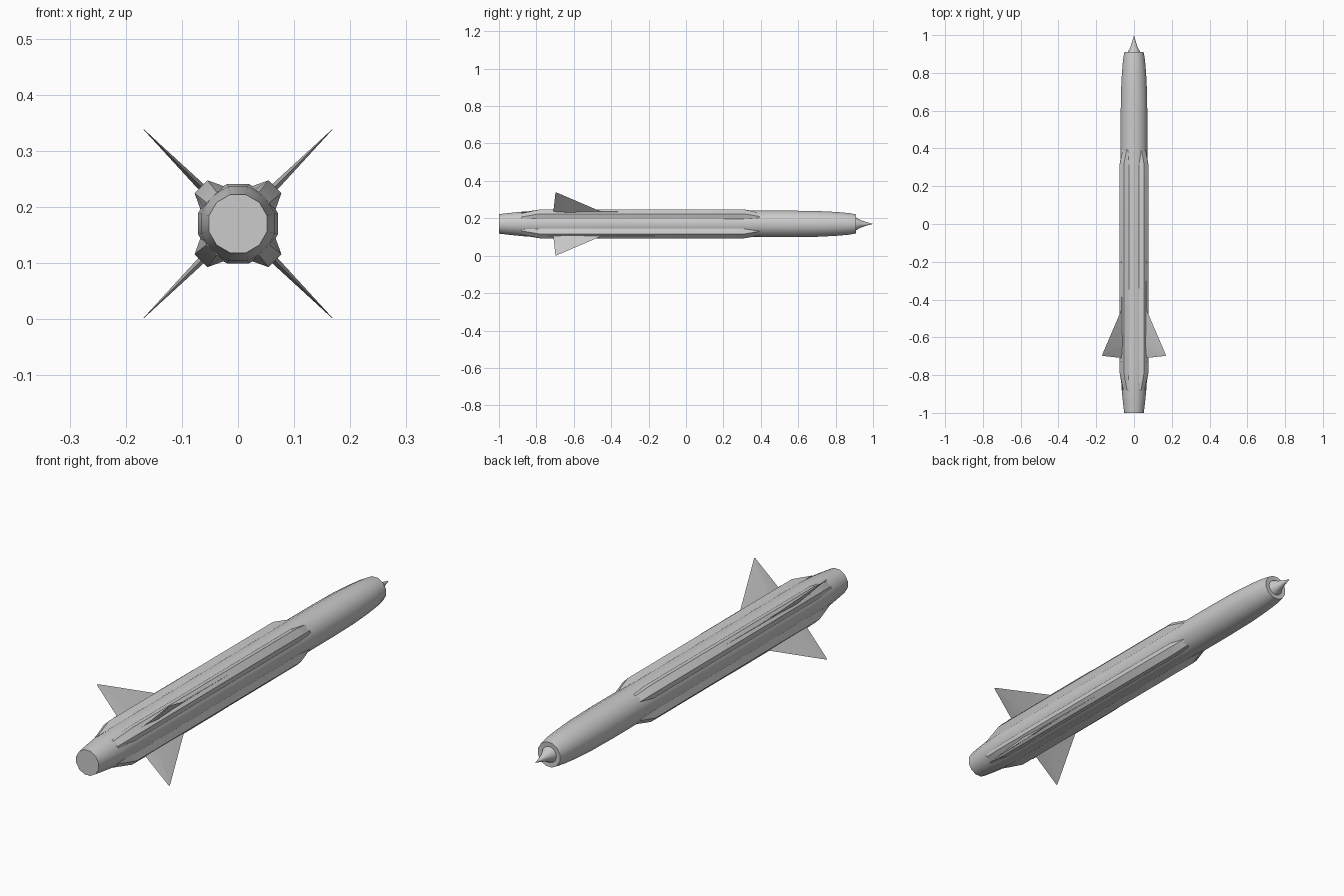
import bpy, bmesh, math
from mathutils import Matrix, Vector

if "Cube" in bpy.data.objects:
    bpy.data.objects.remove(bpy.data.objects["Cube"])

CZ = 0.17  # height of the long axis


def finish(name, bm, angle=35):
    bmesh.ops.recalc_face_normals(bm, faces=bm.faces)
    me = bpy.data.meshes.new(name)
    bm.to_mesh(me)
    bm.free()
    ob = bpy.data.objects.new(name, me)
    bpy.context.collection.objects.link(ob)
    ob.select_set(True)
    bpy.context.view_layer.objects.active = ob
    bpy.ops.object.shade_smooth_by_angle(angle=math.radians(angle))
    ob.select_set(False)
    return ob


def skin(bm, rings, cap=True):
    """Join equal-length closed rings of points into a skin."""
    vs = [[bm.verts.new(p) for p in r] for r in rings]
    n = len(vs[0])
    for a, b in zip(vs, vs[1:]):
        for i in range(n):
            bm.faces.new((a[i], a[(i + 1) % n], b[(i + 1) % n], b[i]))
    if cap:
        bm.faces.new(vs[0])
        bm.faces.new(vs[-1])


def lathe(name, profile, sides, phase=0.0, apothem=True):
    """Turn (y, radius) pairs about the long axis."""
    k = 1 / math.cos(math.pi / sides) if apothem else 1
    bm = bmesh.new()
    rings = []
    for y, r in profile:
        rings.append([(r * k * math.cos(phase + 2 * math.pi * i / sides), y,
                       CZ + r * k * math.sin(phase + 2 * math.pi * i / sides))
                      for i in range(sides)])
    skin(bm, rings)
    bmesh.ops.remove_doubles(bm, verts=bm.verts, dist=1e-5)
    return finish(name, bm)


def around(name, rings, angle):
    """Place (side, y, radial) rings at an angle about the axis."""
    bm = bmesh.new()
    skin(bm, rings)
    bmesh.ops.transform(bm, verts=bm.verts, matrix=Matrix.Translation((0, 0, CZ)) @
                        Matrix.Rotation(angle, 4, 'Y'))
    return finish(name, bm, 25)


# twelve-sided body with tapered tail and rounded front
lathe("body", [(-1, 0.032), (-1, 0.052), (-0.94, 0.059), (-0.87, 0.066),
               (-0.78, 0.071), (0.55, 0.071), (0.7, 0.069), (0.8, 0.064),
               (0.87, 0.058), (0.91, 0.051), (0.908, 0.03)], 12, math.pi / 12)

# exhaust disc in the tail
lathe("exhaust_disc", [(-0.999, 0.033), (-1.0, 0.031), (-0.998, 0.004)], 7, math.pi / 2, False)

# pointed, slightly concave nose tip
lathe("nose_tip", [(0.9, 0.034), (0.91, 0.032), (0.935, 0.019),
                   (0.965, 0.009), (1.0, 0.0003)], 12)


# trapezoid fairing section: outer half width, inner half width, outer radius
def section(y, wo, wi, ro):
    return [(-wi, y, 0.064), (-wo, y, ro), (wo, y, ro), (wi, y, 0.064)]


# flat blade cross-section, thick at the trailing side
def blade(r, front, rear, t):
    mid = rear + (front - rear) * 0.3
    return [(0, front, r), (t, mid, r), (0, rear, r), (-t, mid, r)]


for i in range(4):
    a = math.radians(45 + 90 * i)
    # long fairing under each fin
    around(f"fairing_{i + 1}", [section(-0.88, 0.013, 0.022, 0.066),
                                section(-0.78, 0.0163, 0.030, 0.093),
                                section(0.31, 0.0163, 0.030, 0.093),
                                section(0.40, 0.014, 0.024, 0.068)], a)
    # delta fin
    around(f"fin_{i + 1}", [blade(0.085, -0.44, -0.71, 0.007),
                            blade(0.2376, -0.692, -0.698, 0.0004)], a)
    # slim ridge ahead of the fin root
    around(f"fin_root_{i + 1}", [blade(0.09, -0.12, -0.74, 0.004),
                                 blade(0.0955, -0.2, -0.73, 0.002)], a)
